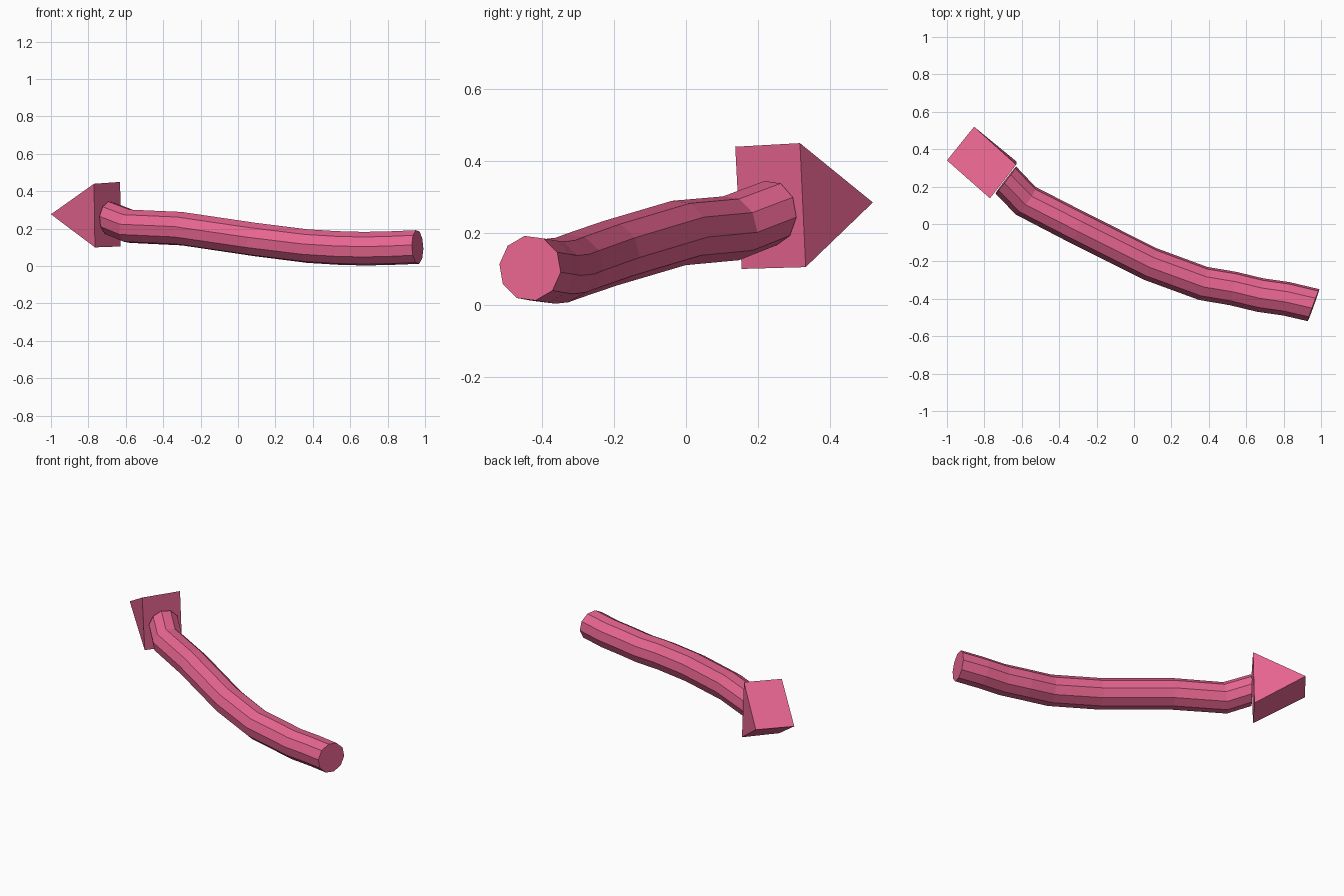
import bpy
from math import sin, cos, radians, tau
from mathutils import Vector

if "Cube" in bpy.data.objects:
    bpy.data.objects.remove(bpy.data.objects["Cube"])

pink = bpy.data.materials.new("pink")
pink.diffuse_color = (0.80, 0.13, 0.28, 1)
pink.use_nodes = True
pink.node_tree.nodes["Principled BSDF"].inputs["Base Color"].default_value = pink.diffuse_color


def make(name, verts, faces):
    mesh = bpy.data.meshes.new(name)
    mesh.from_pydata(verts, [], faces)
    mesh.materials.append(pink)
    obj = bpy.data.objects.new(name, mesh)
    bpy.context.collection.objects.link(obj)
    return obj


# Arrow shaft: ten-sided tube swept along a bent path, from head to tail
path = [Vector(p) for p in (
    (-0.685, 0.235, 0.255), (-0.58, 0.125, 0.213), (-0.30, -0.02, 0.20),
    (0.085, -0.213, 0.143), (0.37, -0.318, 0.107), (0.53, -0.345, 0.097),
    (0.675, -0.38, 0.093), (0.815, -0.40, 0.096), (0.96, -0.434, 0.102))]
dirs = [(b - a).normalized() for a, b in zip(path, path[1:])]
tangents = [Vector((0.79, -0.61, -0.04))]
tangents += [(a + b).normalized() for a, b in zip(dirs, dirs[1:])]
tangents += [Vector((0.94, -0.34, 0.03))]

SIDES, RADIUS = 10, 0.0915
verts, faces = [], []
for p, t in zip(path, tangents):
    side = Vector((0, 0, 1)).cross(t).normalized()
    up = t.cross(side).normalized()
    for k in range(SIDES):
        a = tau * k / SIDES - radians(7)
        verts.append(p + RADIUS * (side * cos(a) + up * sin(a)))
for i in range(len(path) - 1):
    for k in range(SIDES):
        n = (k + 1) % SIDES
        faces.append((i * SIDES + k, i * SIDES + n,
                      (i + 1) * SIDES + n, (i + 1) * SIDES + k))
last = (len(path) - 1) * SIDES
faces.append(tuple(reversed(range(SIDES))))
faces.append(tuple(range(last, last + SIDES)))
make("arrow_shaft", verts, faces)

# Arrow head: triangular prism, one triangle per side
near = [(-1.0, 0.34, 0.277), (-0.77, 0.137, 0.44), (-0.765, 0.155, 0.10)]
far = [(-0.855, 0.52, 0.285), (-0.63, 0.317, 0.45), (-0.627, 0.333, 0.105)]
make("arrow_head", near + far,
     [(0, 2, 1), (3, 4, 5), (0, 1, 4, 3), (1, 2, 5, 4), (2, 0, 3, 5)])
